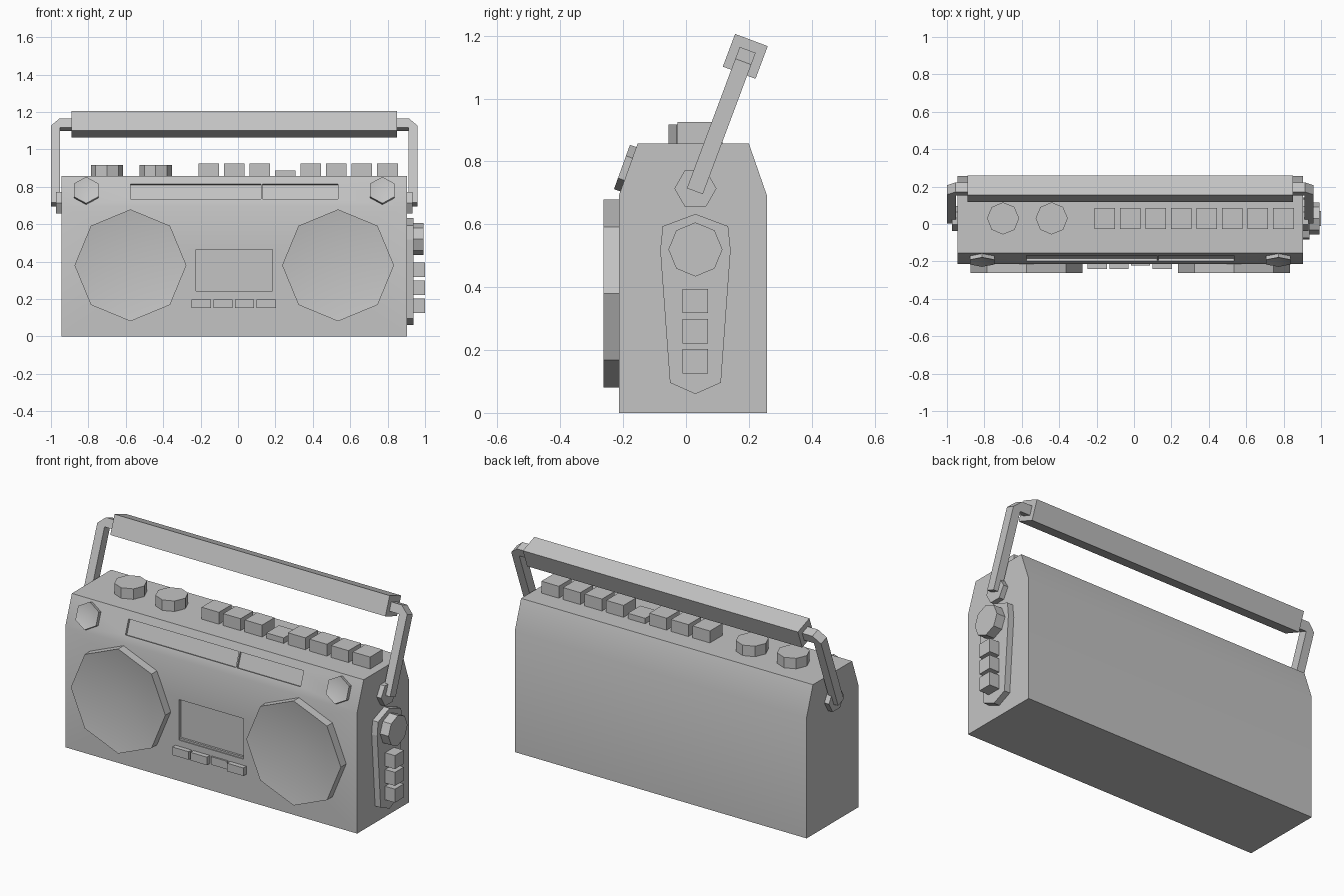
import bpy, bmesh, math
from mathutils import Matrix, Vector

if "Cube" in bpy.data.objects:
    bpy.data.objects.remove(bpy.data.objects["Cube"])

# One grey plastic for the whole model
grey = bpy.data.materials.new("grey_plastic")
grey.use_nodes = True
grey.diffuse_color = (0.55, 0.55, 0.55, 1)
grey.node_tree.nodes["Principled BSDF"].inputs["Base Color"].default_value = (0.55, 0.55, 0.55, 1)

XC = -0.02  # centre line of the case


def frame(a, b, y=0, z=0):
    """Local frame: a and b span the outline, their cross product is the extrusion."""
    a, b = Vector(a), Vector(b)
    m = Matrix((a, b, a.cross(b))).transposed().to_4x4()
    m.translation = (XC, y, z)
    return m


SLOPE = math.atan2(0.059, 0.164)
TILT = math.radians(20.5)
TOP = frame((1, 0, 0), (0, 1, 0))
FRONT = frame((1, 0, 0), (0, 0, 1))
SIDE = frame((0, 1, 0), (0, 0, 1))
SLANT = frame((1, 0, 0), (0, math.sin(SLOPE), math.cos(SLOPE)), -0.183, 0.775)
HANDLE = frame((1, 0, 0), (0, math.sin(TILT), math.cos(TILT)), 0.03, 0.71)


def prism(name, fr, pts, c0, c1, dish=None):
    """Extrude an outline from c0 to c1; dish gives the level of a sunken centre."""
    bm = bmesh.new()
    low = [bm.verts.new(fr @ Vector((a, b, c0))) for a, b in pts]
    top = [bm.verts.new(fr @ Vector((a, b, c1))) for a, b in pts]
    n = len(pts)
    bm.faces.new(low[::-1])
    for i in range(n):
        j = (i + 1) % n
        bm.faces.new((low[i], low[j], top[j], top[i]))
    if dish is None:
        bm.faces.new(top)
    else:
        mid = bm.verts.new(fr @ Vector((sum(p[0] for p in pts) / n, sum(p[1] for p in pts) / n, dish)))
        for i in range(n):
            bm.faces.new((top[i], top[(i + 1) % n], mid))
    bmesh.ops.recalc_face_normals(bm, faces=bm.faces)
    me = bpy.data.meshes.new(name)
    bm.to_mesh(me)
    bm.free()
    me.materials.append(grey)
    ob = bpy.data.objects.new(name, me)
    bpy.context.collection.objects.link(ob)
    return ob


def rect(a, b, w, h):
    return [(a - w / 2, b - h / 2), (a + w / 2, b - h / 2), (a + w / 2, b + h / 2), (a - w / 2, b + h / 2)]


def ngon(a, b, r, n, start=0):
    return [(a + r * math.cos(start + math.tau * i / n), b + r * math.sin(start + math.tau * i / n)) for i in range(n)]


def smooth(ob):
    bpy.ops.object.select_all(action='DESELECT')
    ob.select_set(True)
    bpy.context.view_layer.objects.active = ob
    bpy.ops.object.shade_smooth_by_angle(angle=math.radians(30))


# Case with sloped shoulders, then the tuner and cassette recesses
case = prism("case", SIDE, [(-0.213, 0), (0.257, 0), (0.257, 0.693), (0.2, 0.857),
                            (-0.154, 0.857), (-0.213, 0.693)], -0.923, 0.923)
cutters = [prism("tuner_cutter", SLANT, rect(0, 0, 1.108, 0.085), -0.014, 0.05),
           prism("cassette_cutter", FRONT, rect(0, 0.349, 0.411, 0.232), 0.195, 0.26)]
bpy.context.view_layer.objects.active = case
for cutter in cutters:
    cutter.hide_render = True
    mod = case.modifiers.new("recess", 'BOOLEAN')
    mod.operation, mod.solver, mod.object = 'DIFFERENCE', 'EXACT', cutter
    bpy.ops.object.modifier_apply(modifier=mod.name)
    bpy.data.objects.remove(cutter)
smooth(case)

# Tuner needle and cassette door lip
prism("tuner_needle", SLANT, rect(0.146, 0, 0.008, 0.085), -0.016, -0.002)
prism("cassette_lip", FRONT, rect(0, 0.238, 0.411, 0.01), 0.19, 0.207)

for side, label in ((-1, "right"), (1, "left")):
    # Dished speakers and small tweeters
    smooth(prism(f"{label}_speaker", FRONT, ngon(side * 0.555, 0.38, 0.299, 8), 0.2, 0.262, 0.215))
    smooth(prism(f"{label}_tweeter", SLANT, ngon(side * 0.792, 0, 0.075, 6, math.pi / 2), -0.005, 0.022, 0.003))
    # Handle pivots and bent arms
    prism(f"{label}_pivot", SIDE, ngon(0.03, 0.714, 0.067, 6), side * 0.91, side * 0.952)
    arm = [(0.98, -0.005), (0.98, 0.435), (0.935, 0.475), (0.86, 0.475), (0.86, 0.425),
           (0.932, 0.425), (0.932, -0.005)]
    prism(f"{label}_handle_arm", HANDLE, [(side * a, b) for a, b in arm], -0.027, 0.027)

# Handle grip
prism("handle_grip", HANDLE, rect(0, 0.453, 1.74, 0.111), -0.0555, 0.0555)

# Top dials and key row, one key pressed
for i, x in enumerate((-0.68, -0.42)):
    prism(f"top_dial_{i + 1}", TOP, ngon(x, 0.03, 0.086, 8), 0.85, 0.917)
for i in range(8):
    prism(f"top_key_{i + 1}", TOP, rect(-0.137 + 0.1366 * i, 0.03, 0.11, 0.113), 0.85, 0.888 if i == 3 else 0.925)

# Cassette buttons, one pressed
for i in range(4):
    prism(f"cassette_button_{i + 1}", FRONT, rect(-0.176 + 0.1155 * i, 0.175, 0.103, 0.046),
          0.2, 0.222 if i == 2 else 0.24)

# Side control plate with dial and buttons
half = [(0.03, 0.06), (0.111, 0.096), (0.142, 0.518), (0.134, 0.594), (0.03, 0.633)]
plate = half + [(0.06 - y, z) for y, z in half[-2:0:-1]]
prism("side_plate", SIDE, plate, 0.91, 0.958)
prism("side_dial", SIDE, ngon(0.03, 0.52, 0.086, 8, math.pi / 2), 0.95, 1.011)
for i in range(3):
    prism(f"side_button_{i + 1}", SIDE, rect(0.03, 0.356 - 0.096 * i, 0.081, 0.077), 0.95, 1.02)
